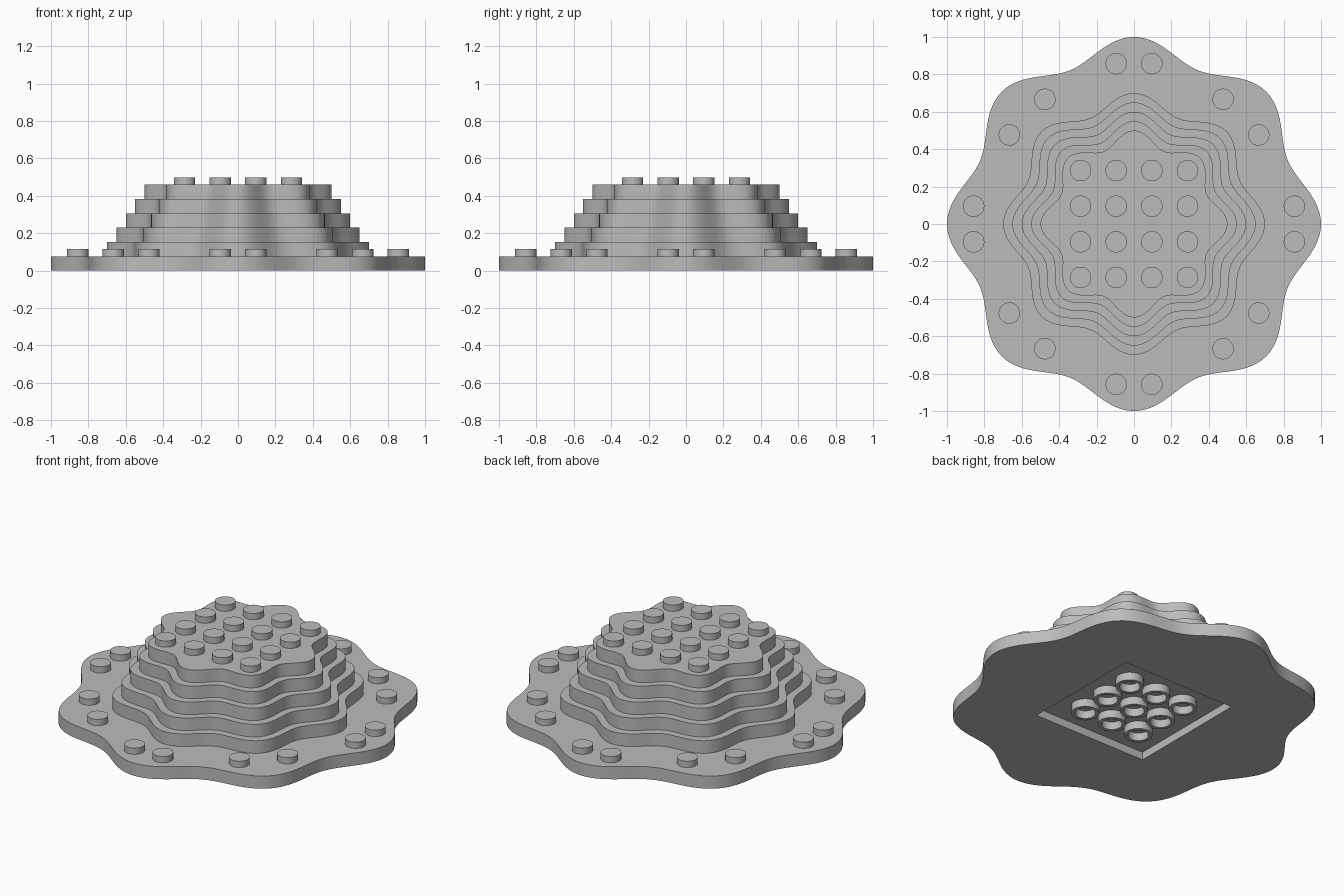
import bpy, bmesh, math

if "Cube" in bpy.data.objects:
    bpy.data.objects.remove(bpy.data.objects["Cube"])

GREY = (0.5, 0.5, 0.5, 1)
LAYER = 0.0765      # height of one layer
PITCH = 0.1905      # stud spacing
STUD_R, STUD_H = 0.057, 0.038
DEPTH = 0.048       # recess under the base
SEGMENTS = 192

grey = bpy.data.materials.new("grey plastic")
grey.diffuse_color = GREY
grey.use_nodes = True
grey.node_tree.nodes["Principled BSDF"].inputs["Base Color"].default_value = GREY


def finish(name, bm):
    """Turn a bmesh into a grey object with smooth walls and sharp rims."""
    bmesh.ops.recalc_face_normals(bm, faces=bm.faces)
    mesh = bpy.data.meshes.new(name)
    bm.to_mesh(mesh)
    bm.free()
    obj = bpy.data.objects.new(name, mesh)
    bpy.context.collection.objects.link(obj)
    mesh.materials.append(grey)
    return obj


def smooth(obj):
    bpy.ops.object.select_all(action='DESELECT')
    obj.select_set(True)
    bpy.context.view_layer.objects.active = obj
    bpy.ops.object.shade_smooth_by_angle(angle=math.radians(35))


def wavy_disc(name, radius, wave, z):
    """Layer with an eight-lobed outline, radius measured at the lobe tips."""
    bm = bmesh.new()
    ring = []
    for i in range(SEGMENTS):
        a = math.tau * i / SEGMENTS
        r = radius - wave + wave * math.cos(8 * a)
        ring.append(bm.verts.new((r * math.cos(a), r * math.sin(a), z)))
    face = bm.faces.new(ring)
    top = bmesh.ops.extrude_face_region(bm, geom=[face])["geom"]
    bmesh.ops.translate(bm, vec=(0, 0, LAYER),
                        verts=[v for v in top if isinstance(v, bmesh.types.BMVert)])
    return finish(name, bm)


def stud(name, x, y, z):
    bm = bmesh.new()
    bmesh.ops.create_cone(bm, cap_ends=True, segments=40, radius1=STUD_R,
                          radius2=STUD_R, depth=STUD_H)
    bmesh.ops.translate(bm, vec=(x, y, z + STUD_H / 2), verts=bm.verts)
    smooth(finish(name, bm))


def tube(name, x, y):
    """Hollow tube hanging from the recess ceiling."""
    bm = bmesh.new()
    n = 40
    profile = [(0.0775, DEPTH), (0.0775, 0), (STUD_R, 0), (STUD_R, DEPTH)]
    rings = [[bm.verts.new((x + r * math.cos(math.tau * i / n),
                            y + r * math.sin(math.tau * i / n), z))
              for i in range(n)] for r, z in profile]
    for a, b in zip(rings, rings[1:] + rings[:1]):
        for i in range(n):
            j = (i + 1) % n
            bm.faces.new((a[i], a[j], b[j], b[i]))
    smooth(finish(name, bm))


# Base plate with a square recess underneath
base = wavy_disc("base_plate", 1.0, 0.055, 0)
bm = bmesh.new()
bmesh.ops.create_cube(bm, size=1)
bmesh.ops.scale(bm, vec=(4 * PITCH, 4 * PITCH, 2 * DEPTH), verts=bm.verts)
cutter = finish("recess_cutter", bm)
cut = base.modifiers.new("recess", 'BOOLEAN')
cut.operation = 'DIFFERENCE'
cut.solver = 'EXACT'
cut.object = cutter
bpy.ops.object.select_all(action='DESELECT')
base.select_set(True)
bpy.context.view_layer.objects.active = base
bpy.ops.object.modifier_apply(modifier="recess")
bpy.data.objects.remove(cutter)
smooth(base)

# Stepped tiers
for i in range(5):
    smooth(wavy_disc(f"tier_{i + 1}", 0.7 - 0.05 * i, 0.044 - 0.001 * i, LAYER * (i + 1)))

# Studs on the summit
for ix in range(4):
    for iy in range(4):
        stud("summit_stud", (ix - 1.5) * PITCH, (iy - 1.5) * PITCH, 6 * LAYER)

# Studs around the base rim, mirrored into each quadrant
for gx, gy in [(0.5, 4.5), (2.5, 3.5), (3.5, 2.5), (4.5, 0.5)]:
    for sx in (-1, 1):
        for sy in (-1, 1):
            stud("rim_stud", sx * gx * PITCH, sy * gy * PITCH, LAYER)

# Tubes inside the recess
for ix in (-1, 0, 1):
    for iy in (-1, 0, 1):
        tube("recess_tube", ix * PITCH, iy * PITCH)
